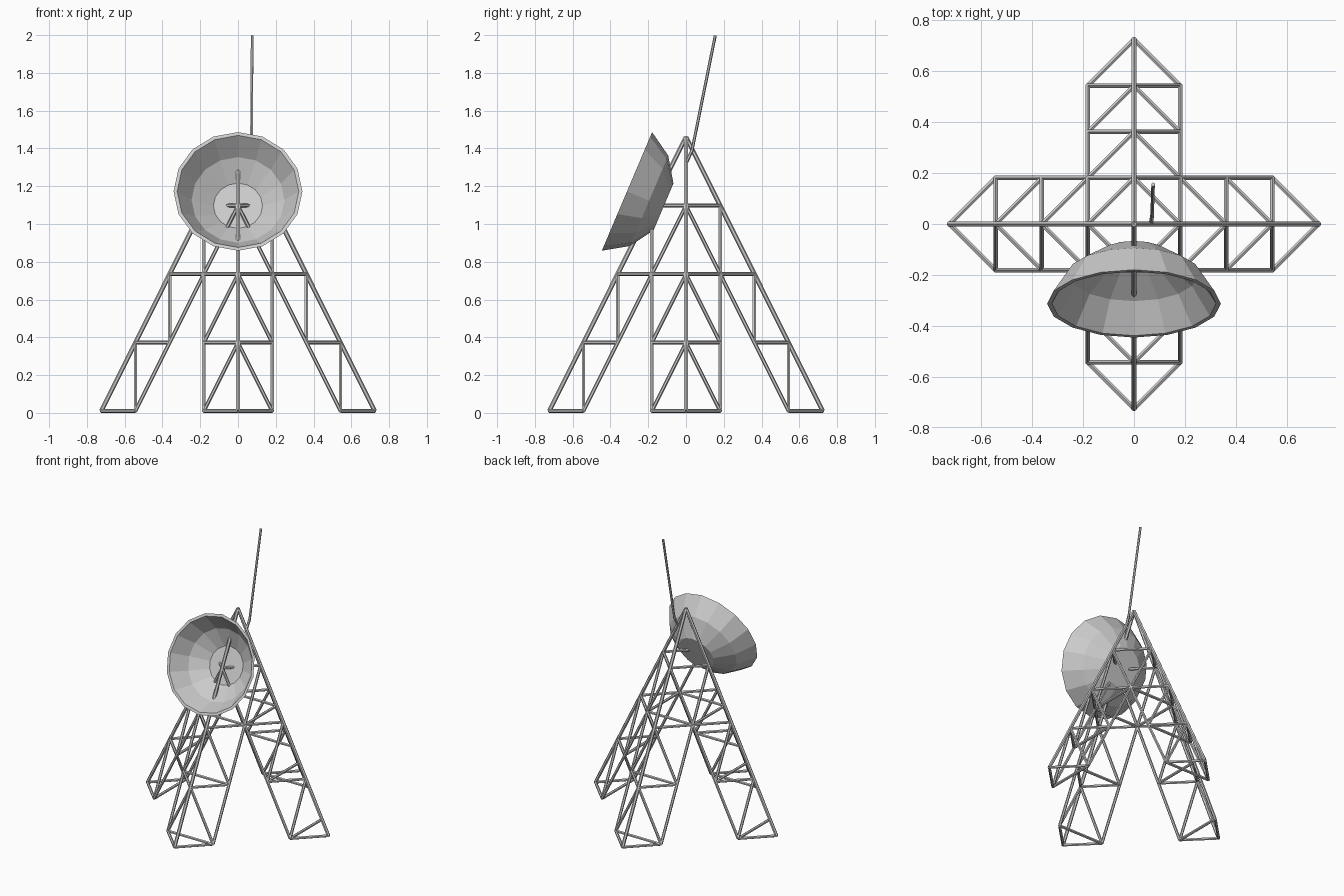
import bpy, bmesh, math
from mathutils import Vector, Matrix

if "Cube" in bpy.data.objects:
    bpy.data.objects.remove(bpy.data.objects["Cube"])


def finish(name, bm):
    bmesh.ops.recalc_face_normals(bm, faces=bm.faces)
    me = bpy.data.meshes.new(name)
    bm.to_mesh(me)
    bm.free()
    ob = bpy.data.objects.new(name, me)
    bpy.context.collection.objects.link(ob)
    return ob


def bar(bm, a, b, r):
    a, b = Vector(a), Vector(b)
    d = b - a
    m = Matrix.Translation((a + b) / 2) @ d.to_track_quat('Z', 'Y').to_matrix().to_4x4()
    bmesh.ops.create_cone(bm, cap_ends=True, segments=6, radius1=r, radius2=r,
                          depth=d.length, matrix=m)


# Lattice legs: triangular section leaning to a common apex
STEP, H, Z0, R = 0.181, 0.3625, 0.01, 0.01
APEX = (0, 0, 1.46)


def tip(k):
    return (STEP * (4 - k), 0, Z0 + H * k)


def corner(k, s):
    return (STEP * (3 - k), s * STEP, Z0 + H * k)


for i, name in enumerate(("right_leg", "back_leg", "left_leg", "front_leg")):
    bm = bmesh.new()
    bar(bm, tip(0), APEX, 0.012)                        # outer rail
    for s in (-1, 1):
        bar(bm, corner(0, s), corner(3, s), R)          # inner rails
        for k in range(3):
            bar(bm, tip(k), corner(k, s), R)            # level triangles
        for k in range(2):
            bar(bm, corner(k, s), tip(k + 1), R)        # face diagonals
    for k in range(3):
        bar(bm, corner(k, -1), corner(k, 1), R)         # inner cross bars
    bar(bm, tip(3), corner(3, 1), R)                    # upper square side
    bmesh.ops.rotate(bm, verts=bm.verts, cent=(0, 0, 0),
                     matrix=Matrix.Rotation(i * math.pi / 2, 3, 'Z'))
    finish(name, bm)

# Dish: 16-sided shell lathed about its own axis, (radius, depth) outside then inside
profile = [(0.135, 0.21), (0.26, 0.127), (0.341, 0.0),
           (0.322, 0.0), (0.246, 0.115), (0.13, 0.195)]
N = 16
axis = Vector((0, 0.92, -0.39)).normalized()
side = Vector((1, 0, 0))
up = side.cross(axis) * -1
centre = Vector((0, -0.3125, 1.1725))
bm = bmesh.new()
rings = []
for r, d in profile:
    rings.append([bm.verts.new(centre + axis * d
                  + side * (r * math.sin(2 * math.pi * j / N))
                  + up * (r * math.cos(2 * math.pi * j / N))) for j in range(N)])
for a, b in zip(rings, rings[1:]):
    for j in range(N):
        n = (j + 1) % N
        bm.faces.new((a[j], a[n], b[n], b[j]))
bm.faces.new(rings[0])
bm.faces.new(rings[-1])
finish("dish", bm)

# Whip antenna on the right rail
bm = bmesh.new()
bar(bm, (0.066, 0.0, 1.32), (0.071, 0.032, 1.39), 0.009)
bar(bm, (0.071, 0.03, 1.38), (0.075, 0.155, 1.998), 0.008)
finish("antenna", bm)
